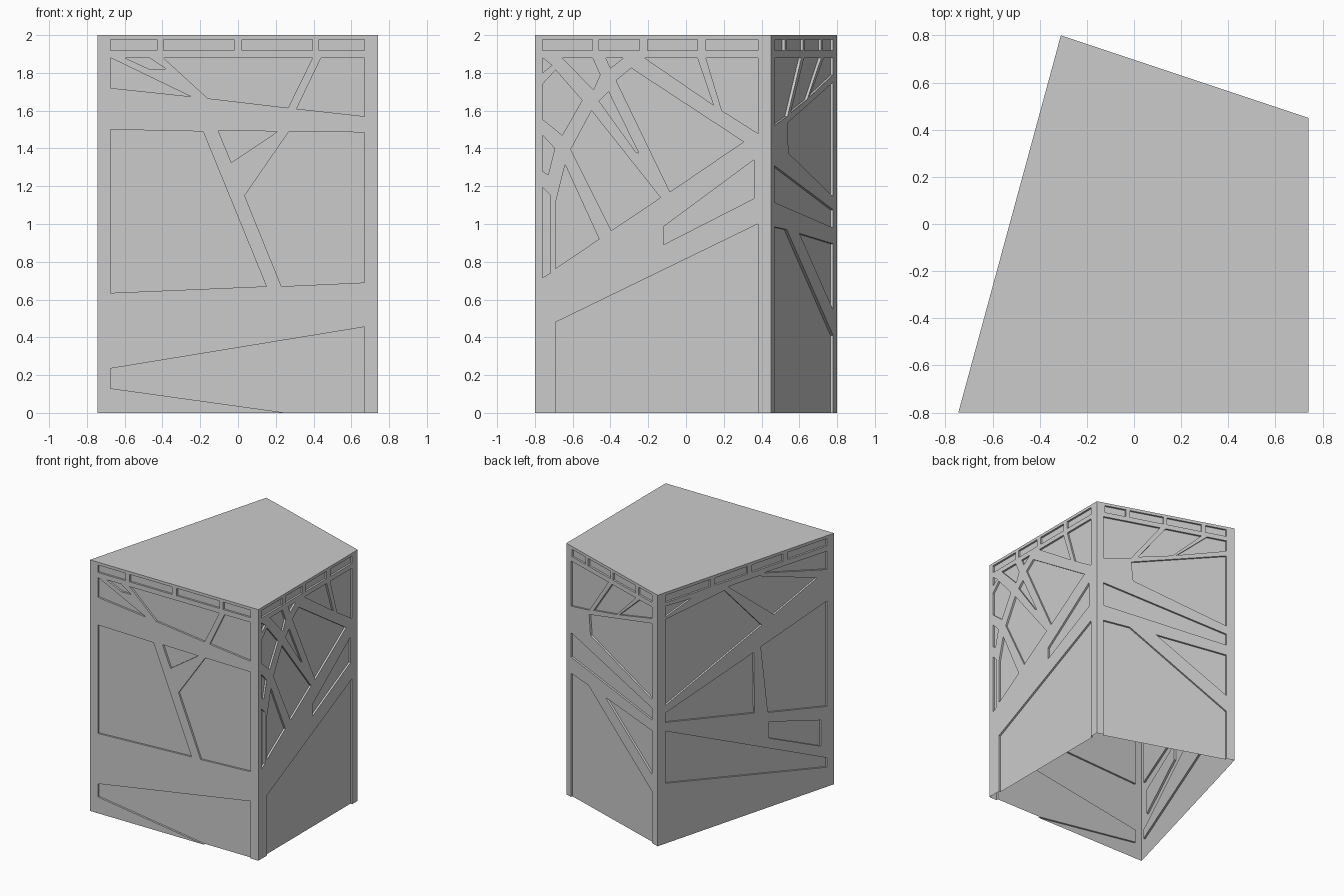
import bpy, bmesh
from mathutils import Vector

HEIGHT = 2.0
DEPTH = 0.015          # how far each panel is set into the wall
LOW = -0.05            # panels open at the base run past it

# plan corners, counter-clockwise from front left
A, B, C, D = (-0.745, -0.8), (0.74, -0.8), (0.74, 0.45), (-0.31, 0.8)


def rect_row(spans, z0=1.918, z1=1.977):
    return [[(a, z0), (b, z0), (b, z1), (a, z1)] for a, b in spans]


# front wall panels, (x, z)
front = [
    [(-.675, 1.88), (-.675, 1.72), (-.25, 1.675)],
    [(-.6, 1.88), (-.47, 1.88), (-.38, 1.82), (-.47, 1.82)],
    [(-.395, 1.88), (.395, 1.88), (.265, 1.615), (-.16, 1.665)],
    [(.44, 1.88), (.67, 1.88), (.67, 1.57), (.31, 1.61)],
    [(-.675, 1.5), (-.185, 1.49), (.15, .67), (-.675, .635)],
    [(-.105, 1.495), (.21, 1.49), (-.035, 1.325)],
    [(.27, 1.49), (.67, 1.485), (.67, .69), (.23, .67), (.035, 1.15)],
    [(-.675, .235), (.67, .455), (.67, LOW), (.62, LOW), (-.675, .13)],
] + rect_row([(-.675, -.43), (-.395, -.02), (.02, .395), (.43, .67)])

# right wall panels, (y, z)
right_upper = [
    [(-.76, 1.88), (-.71, 1.84), (-.76, 1.80)],
    [(-.655, 1.88), (-.495, 1.88), (-.455, 1.79), (-.49, 1.71)],
    [(-.425, 1.88), (-.33, 1.88), (-.40, 1.825)],
    [(-.22, 1.88), (.06, 1.88), (.145, 1.63)],
    [(.105, 1.88), (.38, 1.88), (.38, 1.48), (.19, 1.60)],
    [(-.76, 1.74), (-.69, 1.815), (-.55, 1.655), (-.655, 1.47), (-.76, 1.555)],
    [(-.29, 1.825), (.305, 1.435), (-.085, 1.17), (-.37, 1.76)],
    [(-.46, 1.65), (-.41, 1.70), (-.25, 1.375), (-.265, 1.38)],
] + rect_row([(-.76, -.495), (-.46, -.245), (-.205, .06), (.105, .38)])
right_lower = [
    [(-.50, 1.60), (-.135, 1.14), (-.395, .965), (-.61, 1.395)],
    [(-.76, 1.47), (-.695, 1.40), (-.73, 1.26), (-.76, 1.28)],
    [(-.64, 1.315), (-.46, .92), (-.69, .765), (-.69, 1.115)],
    [(-.76, 1.195), (-.72, 1.155), (-.72, .74), (-.76, .715)],
    [(.36, 1.34), (.36, 1.135), (-.12, .89), (-.12, .985)],
    [(-.69, .48), (.38, 1.0), (.38, LOW), (-.69, LOW)],
]

# back wall panels, (fraction along the wall, z)
back = [
    [(.05, 1.88), (.46, 1.88), (.25, 1.57), (.05, 1.52)],
    [(.5, 1.88), (.76, 1.88), (.55, 1.66), (.30, 1.59)],
    [(.80, 1.88), (.94, 1.88), (.94, 1.79), (.58, 1.67)],
    [(.94, 1.75), (.94, 1.145), (.265, 1.375), (.25, 1.535)],
    [(.05, 1.31), (.94, 1.075), (.94, .98), (.05, 1.115)],
    [(.05, .985), (.24, .97), (.94, .41), (.94, LOW), (.05, LOW)],
    [(.43, .95), (.94, .895), (.94, .545)],
] + rect_row([(.06, .21), (.24, .485), (.51, .76), (.79, .94)])

# left wall panels, (fraction along the wall, z)
left = [
    [(.045, 1.89), (.19, 1.88), (.045, 1.805)],
    [(.045, 1.785), (.38, 1.85), (.59, 1.47), (.045, 1.10)],
    [(.60, 1.88), (.96, 1.876), (.96, 1.73)],
    [(.40, 1.87), (.57, 1.87), (.905, 1.69), (.66, 1.52)],
    [(.96, 1.48), (.96, .64), (.625, .757), (.585, 1.30)],
    [(.045, 1.04), (.545, 1.275), (.55, .79), (.045, .965)],
    [(.63, .68), (.925, .547), (.925, .34), (.63, .55)],
    [(.045, .895), (.96, .23), (.96, .155), (.045, .48)],
] + rect_row([(.045, .30), (.325, .51), (.535, .71), (.74, .96)])


def add_prism(bm, base, offset):
    """Closed prism from a polygon swept by an offset."""
    lo = [bm.verts.new(p) for p in base]
    hi = [bm.verts.new(p + offset) for p in base]
    faces = [bm.faces.new(lo), bm.faces.new(hi)]
    n = len(lo)
    for i in range(n):
        j = (i + 1) % n
        faces.append(bm.faces.new((lo[i], lo[j], hi[j], hi[i])))
    bmesh.ops.recalc_face_normals(bm, faces=faces)


def finish(bm, name):
    mesh = bpy.data.meshes.new(name)
    bm.to_mesh(mesh)
    bm.free()
    obj = bpy.data.objects.new(name, mesh)
    bpy.context.collection.objects.link(obj)
    return obj


# solid body
bm = bmesh.new()
add_prism(bm, [Vector((x, y, 0)) for x, y in (A, B, C, D)], Vector((0, 0, HEIGHT)))
shell = finish(bm, "wall_shell")

# panel cutters for every wall
bm = bmesh.new()
for p0, p1, u0, u1, panels in (
        (A, B, A[0], B[0], front),
        (B, C, B[1], C[1], right_upper + right_lower),
        (C, D, 0, 1, back),
        (D, A, 0, 1, left)):
    start, end = Vector((*p0, 0)), Vector((*p1, 0))
    along = (end - start).normalized()
    out = Vector((along.y, -along.x, 0))
    for panel in panels:
        pts = [start.lerp(end, (u - u0) / (u1 - u0)) + Vector((0, 0, z)) - out * DEPTH
               for u, z in panel]
        add_prism(bm, pts, out * (DEPTH + 0.03))
cutter = finish(bm, "panel_cutter")
cutter.hide_render = True

# sink the panels into the walls
mod = shell.modifiers.new("panels", 'BOOLEAN')
mod.operation = 'DIFFERENCE'
mod.solver = 'EXACT'
mod.object = cutter
bpy.context.view_layer.update()
evaluated = shell.evaluated_get(bpy.context.evaluated_depsgraph_get())
bm = bmesh.new()
bm.from_mesh(evaluated.to_mesh())
shell.modifiers.clear()

# open the underside
under = [f for f in bm.faces if f.normal.z < -0.9 and f.calc_center_median().z < 1e-3]
bmesh.ops.delete(bm, geom=under, context='FACES')
bm.to_mesh(shell.data)
bm.free()
bpy.data.objects.remove(cutter)
